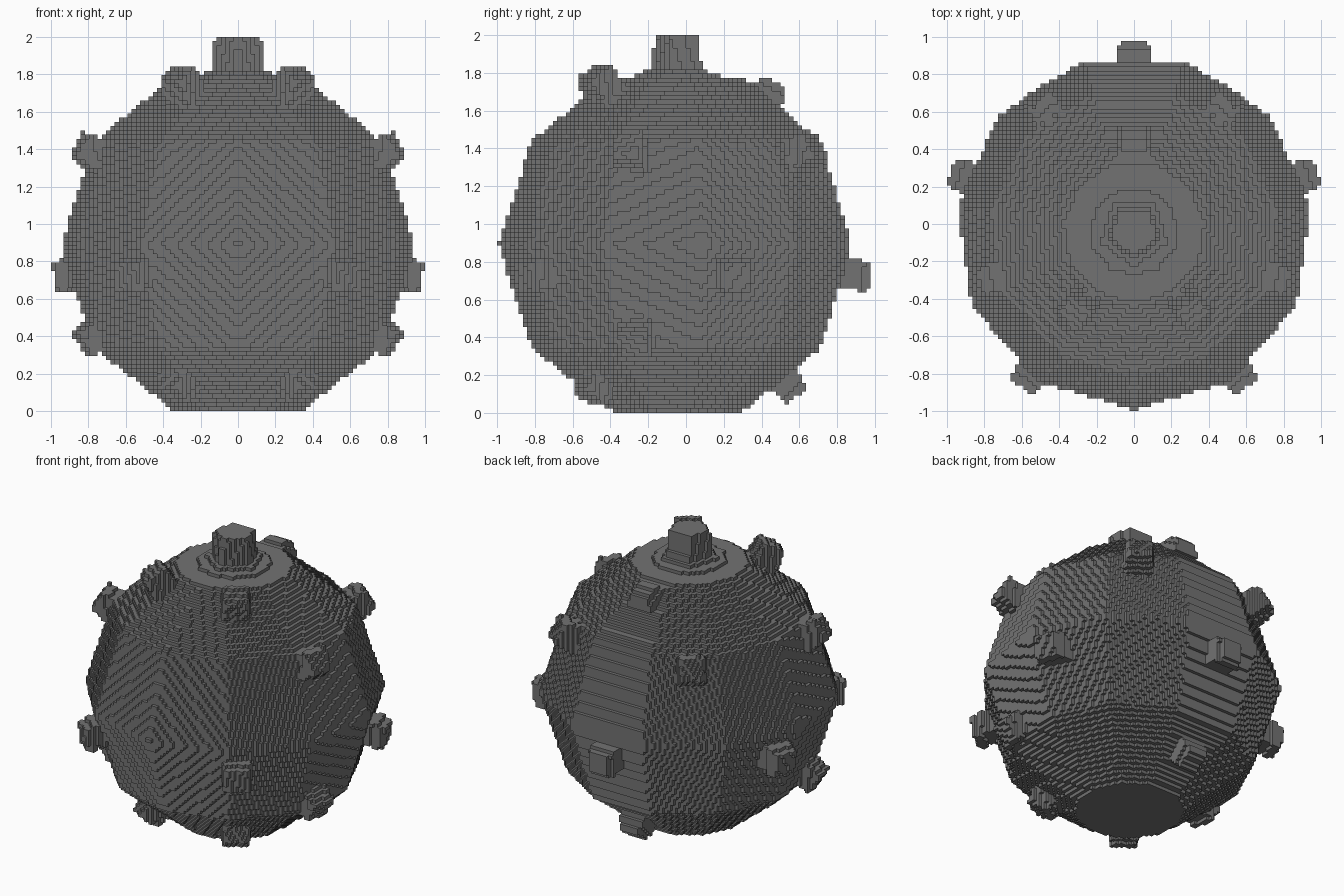
import bpy, bmesh, math
from mathutils import Vector

cube = bpy.data.objects.get("Cube")
if cube:
    bpy.data.objects.remove(cube, do_unlink=True)

N = 88                      # blocks along the longest side
S = 2.0 / N
CENTRE = Vector((0, -0.04, 0.89))

mat = bpy.data.materials.new("dark_iron_grey")
mat.use_nodes = True
GREY = (0.17, 0.17, 0.17, 1)
mat.diffuse_color = GREY
mat.node_tree.nodes["Principled BSDF"].inputs["Base Color"].default_value = GREY


def polar(az, el, r):
    a, e = math.radians(az), math.radians(el)
    return Vector((math.cos(a) * math.cos(e), math.sin(a) * math.cos(e), math.sin(e))) * r


def hull_planes(points):
    """Planes (point, outward normal) of the convex solid around the points."""
    bm = bmesh.new()
    for p in points:
        bm.verts.new(p)
    bmesh.ops.convex_hull(bm, input=bm.verts)
    mid = sum(points, Vector()) / len(points)
    planes = []
    for f in bm.faces:
        f.normal_update()
        c, n = f.calc_center_median(), f.normal.copy()
        planes.append((c, n if n.dot(c - mid) > 0 else -n))
    bm.free()
    return planes


def fill(points):
    """Block cells whose centres lie inside the convex solid."""
    planes = [(n.x, n.y, n.z, n.dot(c)) for c, n in hull_planes(points)]
    span = [(min(p[k] for p in points), max(p[k] for p in points)) for k in range(2)]
    cells = set()
    for i in range(int((span[0][0] + 1) / S) - 1, int((span[0][1] + 1) / S) + 2):
        x = (i + 0.5) * S - 1
        for j in range(int((span[1][0] + 1) / S) - 1, int((span[1][1] + 1) / S) + 2):
            y = (j + 0.5) * S - 1
            lo, hi = 0.0, 2.0
            for a, b, c, d in planes:
                rest = d - a * x - b * y
                if c > 1e-5:
                    hi = min(hi, rest / c)
                elif c < -1e-5:
                    lo = max(lo, rest / c)
                elif rest < 0:
                    hi = -1
            for k in range(math.ceil(lo / S - 0.5), math.floor(hi / S - 0.5) + 1):
                if 0 <= i < N and 0 <= j < N and 0 <= k < N:
                    cells.add((i, j, k))
    return cells


def build(name, cells, solid):
    """Mesh of the cell sides that are open to the air."""
    bm, verts = bmesh.new(), {}

    def vert(key):
        if key not in verts:
            verts[key] = bm.verts.new((key[0] * S - 1, key[1] * S - 1, key[2] * S))
        return verts[key]

    for cell in cells:
        for axis in range(3):
            u, v = (axis + 1) % 3, (axis + 2) % 3
            for side in (0, 1):
                beside = list(cell)
                beside[axis] += 2 * side - 1
                if tuple(beside) in solid:
                    continue
                loop = []
                for du, dv in ((0, 0), (1, 0), (1, 1), (0, 1)):
                    key = list(cell)
                    key[axis] += side
                    key[u] += du
                    key[v] += dv
                    loop.append(vert(tuple(key)))
                bm.faces.new(loop if side else loop[::-1])
    mesh = bpy.data.meshes.new(name)
    bm.to_mesh(mesh)
    bm.free()
    mesh.materials.append(mat)
    bpy.context.scene.collection.objects.link(bpy.data.objects.new(name, mesh))


def post(az, el, reach):
    """Square post pointing outwards, slightly narrower at the tip."""
    out = polar(az, el, 1)
    side = Vector((0, 0, 1)).cross(out).normalized()
    up = out.cross(side)
    return [CENTRE + out * r + side * w * a + up * w * b
            for r, w in ((0.8, 0.1), (reach, 0.075)) for a in (-1, 1) for b in (-1, 1)]


parts = {}

# Faceted round body with a low peak on top and a flat underside
SEGMENTS = 11
body = [CENTRE + polar(-90 + 360 * i / SEGMENTS, el, 0.955)
        for el in (-69, -35, 0, 35, 67) for i in range(SEGMENTS)]
body.append(CENTRE + Vector((0, 0, 0.92)))
parts["body"] = fill(body)

# Five-sided cap post and its collar
def pentagon(r, z):
    return [Vector((0, CENTRE.y, z)) + polar(-90 + 72 * i, 0, r) for i in range(5)]

parts["top_post"] = (fill(pentagon(0.17, 1.7) + pentagon(0.13, 2.0))
                     | fill(pentagon(0.3, 1.74) + pentagon(0.17, 1.82)))

# Contact studs in rings; mirrored pairs share a height
rings = {
    "crown_stud": [(90, 59, 1.0), (-54, 59, 1.07), (-126, 59, 1.07)],
    "shoulder_stud": [(az, 31, 1.04) for az in (-18, 54, 126, 198)],
    "belt_stud": [(90 + 72 * i, -9.6, 1.03) for i in range(5)],
    "hip_stud": [(-16, -31.5, 1.02), (196, -31.5, 1.02)],
    "foot_stud": [(90, -52, 1.02), (-54, -54, 1.0), (-126, -54, 1.0)],
}
for ring, studs in rings.items():
    for i, (az, el, reach) in enumerate(studs):
        parts[f"{ring}_{i + 1}"] = fill(post(az, el, reach))

# Join the cells so that only outside surfaces are made
solid = set().union(*parts.values())
used = set()
for name, cells in parts.items():
    build(name, cells - used, solid)
    used |= cells
